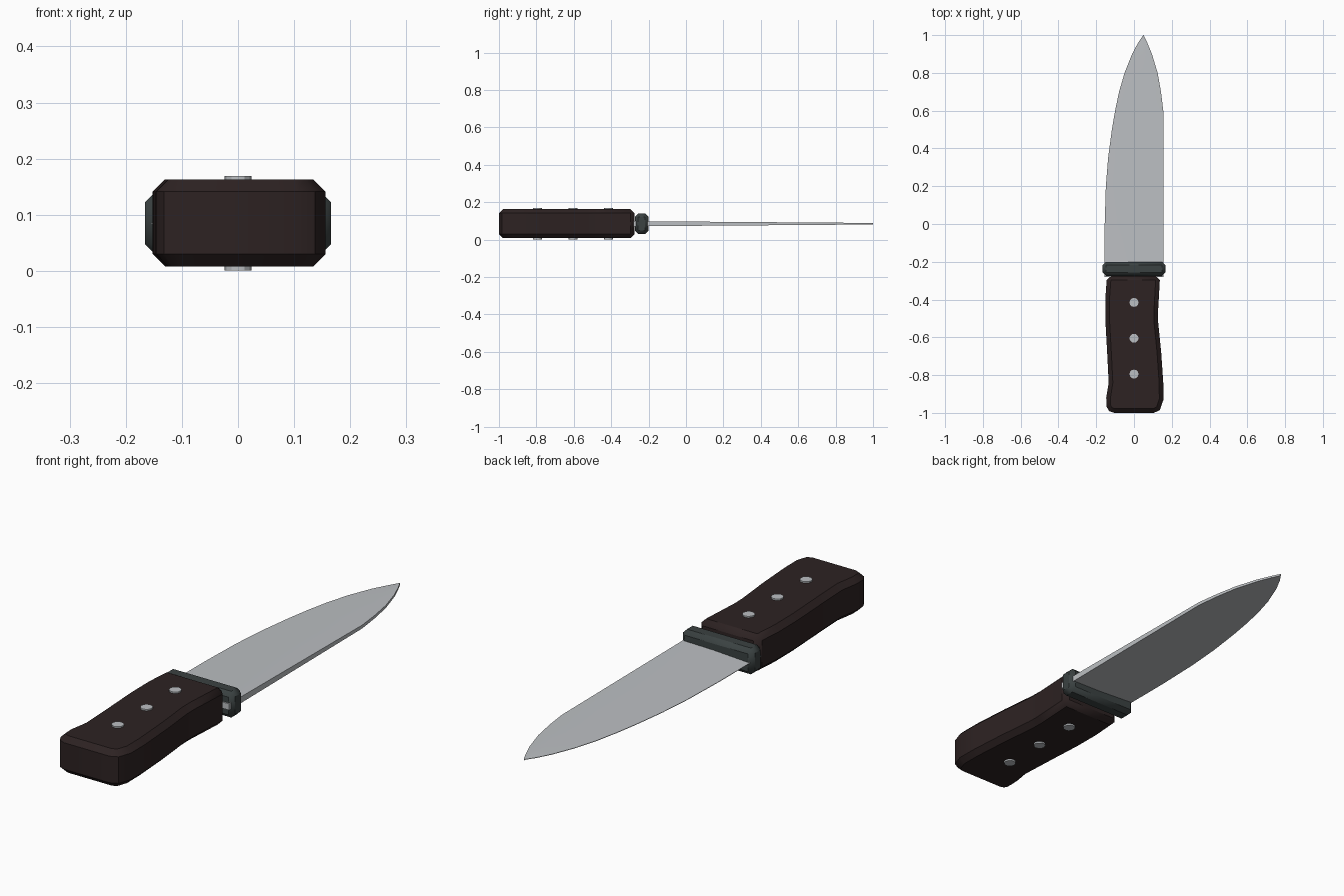
import bpy, bmesh, math
from mathutils import Matrix

cube = bpy.data.objects.get("Cube")
if cube:
    bpy.data.objects.remove(cube, do_unlink=True)

MID = 0.085  # height of the central plane


def material(name, colour, rough, metal=0.0):
    m = bpy.data.materials.new(name)
    m.use_nodes = True
    m.diffuse_color = (*colour, 1)
    b = m.node_tree.nodes["Principled BSDF"]
    b.inputs["Base Color"].default_value = (*colour, 1)
    b.inputs["Roughness"].default_value = rough
    b.inputs["Metallic"].default_value = metal
    return m


steel = material("blade steel", (0.50, 0.52, 0.54), 0.4)
wood = material("dark brown wood", (0.026, 0.016, 0.016), 0.6)
dark_metal = material("dark guard metal", (0.043, 0.054, 0.054), 0.5)


def finish(name, bm, mat, bevel=0, angle=30):
    bmesh.ops.recalc_face_normals(bm, faces=bm.faces)
    mesh = bpy.data.meshes.new(name)
    bm.to_mesh(mesh)
    bm.free()
    obj = bpy.data.objects.new(name, mesh)
    bpy.context.collection.objects.link(obj)
    mesh.materials.append(mat)
    if bevel:
        mod = obj.modifiers.new("chamfer", 'BEVEL')
        mod.width = bevel
        mod.segments = 1
        mod.limit_method = 'ANGLE'
        mod.angle_limit = math.radians(60)
    bpy.ops.object.select_all(action='DESELECT')
    obj.select_set(True)
    bpy.context.view_layer.objects.active = obj
    bpy.ops.object.shade_smooth_by_angle(angle=math.radians(angle))
    return obj


# Blade: wedge sections lofted along y as (y, edge x, spine x)
stations = [(-0.28, -0.155, 0.155), (-0.2, -0.155, 0.155), (0.0, -0.155, 0.155),
            (0.2, -0.149, 0.155), (0.35, -0.137, 0.155), (0.5, -0.117, 0.155),
            (0.6, -0.1, 0.155), (0.7, -0.079, 0.143), (0.8, -0.05, 0.125),
            (0.9, -0.01, 0.095), (0.96, 0.022, 0.07), (1.0, 0.049, 0.051)]
bm = bmesh.new()
rings = []
for y, edge, spine in stations:
    t = 0.013 - 0.009 * (y + 0.2) / 1.2
    mid = edge + (spine - edge) * 0.55
    section = [(edge, 0.001), (mid, t * 0.8), (spine, t),
               (spine, -t), (mid, -t * 0.8), (edge, -0.001)]
    rings.append([bm.verts.new((x, y, MID + z)) for x, z in section])
for a, b in zip(rings, rings[1:]):
    for i in range(6):
        j = (i + 1) % 6
        bm.faces.new((a[i], a[j], b[j], b[i]))
bm.faces.new(rings[0])
bm.faces.new(rings[-1])
finish("blade", bm, steel)

# Handle: curved outline, extruded and chamfered
outline = [(-0.143, -0.275), (-0.152, -0.4), (-0.151, -0.52), (-0.142, -0.68),
           (-0.134, -0.84), (-0.147, -0.92), (-0.146, -0.965), (-0.132, -0.99),
           (-0.105, -1.0), (0.105, -1.0), (0.137, -0.985), (0.156, -0.93),
           (0.155, -0.84), (0.144, -0.68), (0.128, -0.52), (0.127, -0.47),
           (0.138, -0.275)]
bm = bmesh.new()
base = bm.faces.new([bm.verts.new((x, y, 0.008)) for x, y in outline])
top = bmesh.ops.extrude_face_region(bm, geom=[base])["geom"]
bmesh.ops.translate(bm, vec=(0, 0, 0.155),
                    verts=[v for v in top if isinstance(v, bmesh.types.BMVert)])
finish("handle", bm, wood, bevel=0.022)

# Guard: chamfered block between blade and handle
bm = bmesh.new()
bmesh.ops.create_cube(bm, size=1, matrix=Matrix.Translation((0, -0.237, MID))
                      @ Matrix.Diagonal((0.332, 0.074, 0.11, 1)))
finish("guard", bm, dark_metal, bevel=0.018)

# Rivets: pins through the whole handle
for n, y in enumerate((-0.415, -0.605, -0.795), 1):
    bm = bmesh.new()
    bmesh.ops.create_cone(bm, cap_ends=True, segments=12, radius1=0.024, radius2=0.024,
                          depth=0.168, matrix=Matrix.Translation((0, y, MID)))
    finish(f"rivet_{n}", bm, steel)
